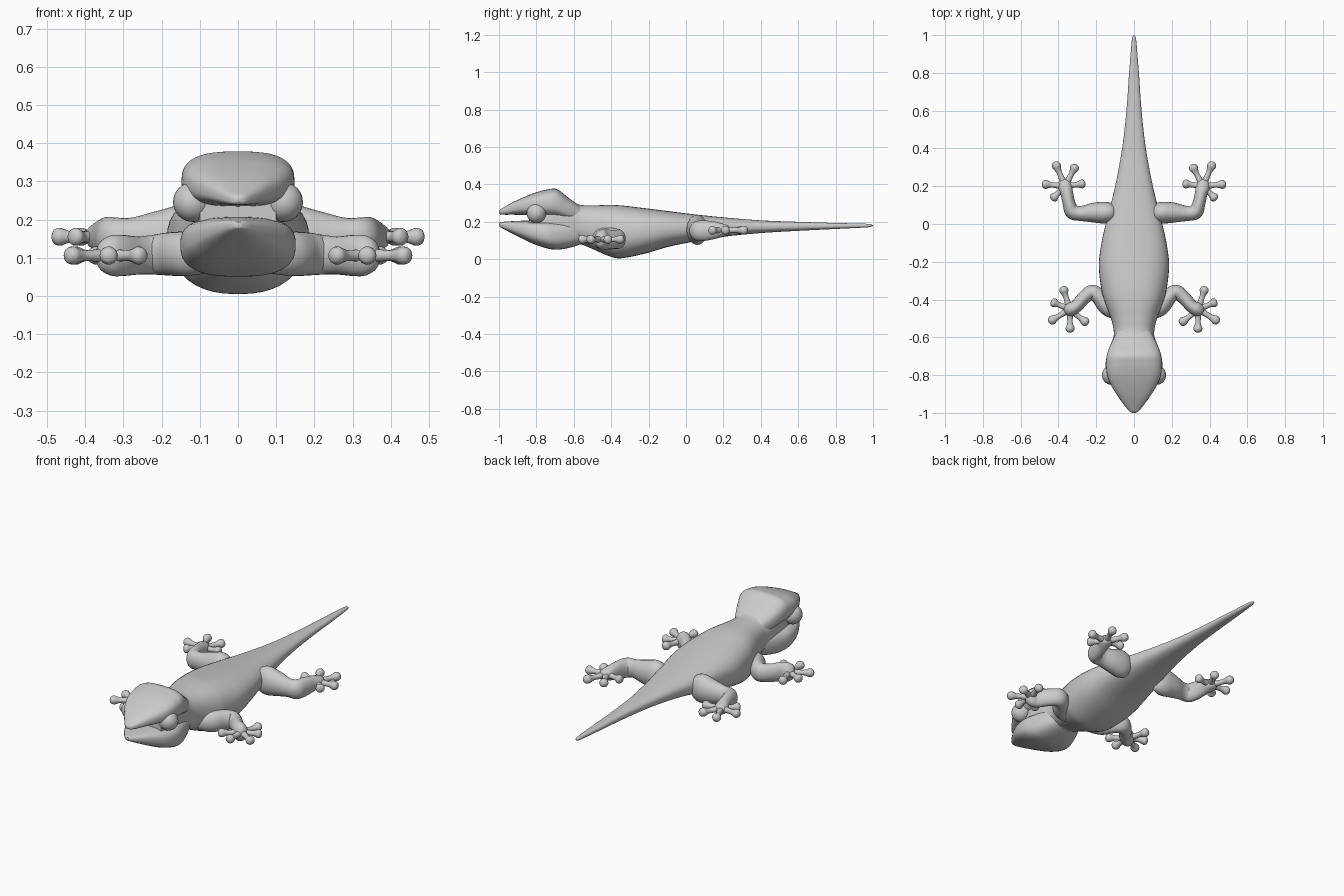
import bpy, bmesh, math
from mathutils import Vector

if "Cube" in bpy.data.objects:
    bpy.data.objects.remove(bpy.data.objects["Cube"], do_unlink=True)

skin = bpy.data.materials.new("grey_skin")
skin.use_nodes = True
grey = (0.6, 0.6, 0.6, 1)
skin.diffuse_color = grey
skin.node_tree.nodes["Principled BSDF"].inputs["Base Color"].default_value = grey


def spline(points, steps=6):
    """Smooth curve through tuples of any length."""
    pts = [Vector(p) for p in points]
    out = []
    for i in range(len(pts) - 1):
        a, b = pts[i], pts[i + 1]
        ta = (b - pts[max(i - 1, 0)]) / 2
        tb = (pts[min(i + 2, len(pts) - 1)] - a) / 2
        for s in range(steps):
            t = s / steps
            u = 1 - t
            out.append(a * (u * u * (1 + 2 * t)) + b * (t * t * (3 - 2 * t))
                       + ta * (t * u * u) - tb * (t * t * u))
    return out + [pts[-1]]


def loft(bm, sections, power=2.0, sides=24, steps=6):
    """Tube through sections (x, y, z, half width, half height)."""
    secs = spline(sections, steps)
    rings = []
    for i, s in enumerate(secs):
        d = secs[min(i + 1, len(secs) - 1)] - secs[max(i - 1, 0)]
        across = Vector((-d[1], d[0], 0)).normalized()
        ring = []
        for k in range(sides):
            a = math.tau * k / sides
            c, z = math.cos(a), math.sin(a)
            u = math.copysign(abs(c) ** (2 / power), c) * s[3]
            v = math.copysign(abs(z) ** (2 / power), z) * s[4]
            ring.append(bm.verts.new(Vector(s[:3]) + across * u + Vector((0, 0, v))))
        rings.append(ring)
    for r, q in zip(rings, rings[1:]):
        for k in range(sides):
            n = (k + 1) % sides
            bm.faces.new((r[k], r[n], q[n], q[k]))
    bm.faces.new(rings[0])
    bm.faces.new(rings[-1])


def finish(name, bm, mirrored=False):
    bmesh.ops.recalc_face_normals(bm, faces=bm.faces)
    mesh = bpy.data.meshes.new(name)
    bm.to_mesh(mesh)
    bm.free()
    mesh.materials.append(skin)
    obj = bpy.data.objects.new(name, mesh)
    bpy.context.collection.objects.link(obj)
    bpy.ops.object.select_all(action="DESELECT")
    obj.select_set(True)
    bpy.context.view_layer.objects.active = obj
    bpy.ops.object.shade_smooth_by_angle(angle=math.radians(50))
    if mirrored:
        obj.modifiers.new("Mirror", "MIRROR").use_mirror_merge = False


def trunk(name, profile, power):
    """Central part from (y, half width, bottom, top)."""
    bm = bmesh.new()
    loft(bm, [(0, y, (b + t) / 2, w, (t - b) / 2) for y, w, b, t in profile], power, 40)
    finish(name, bm)


# Body with neck and tail
trunk("body_and_tail", [
    (-.84, .10, .13, .28), (-.73, .115, .07, .33), (-.64, .112, .07, .32),
    (-.57, .107, .08, .292), (-.5, .122, .055, .288), (-.42, .152, .02, .29),
    (-.35, .172, .005, .288), (-.22, .186, .03, .273), (-.1, .172, .065, .258),
    (.02, .145, .09, .243), (.2, .1, .12, .224), (.4, .063, .14, .208),
    (.6, .04, .152, .2), (.8, .026, .162, .194), (.96, .013, .17, .19),
    (.99, .008, .174, .186), (1, .002, .178, .182)], 2.4)

# Skull with upper jaw, and lower jaw
trunk("upper_head", [
    (-.56, .085, .19, .28), (-.63, .12, .205, .33), (-.69, .143, .22, .375),
    (-.74, .148, .226, .373), (-.8, .142, .232, .358), (-.86, .118, .236, .335),
    (-.92, .08, .238, .308), (-.97, .043, .238, .28), (-.993, .022, .24, .266),
    (-1, .008, .246, .256)], 2.8)
trunk("lower_jaw", [
    (-.55, .085, .085, .2), (-.62, .117, .062, .204), (-.69, .141, .051, .207),
    (-.75, .151, .06, .208), (-.82, .137, .084, .207), (-.88, .106, .112, .206),
    (-.94, .066, .143, .203), (-.985, .03, .167, .199), (-1, .01, .178, .194)], 2.8)

# Eyes
bm = bmesh.new()
bmesh.ops.create_uvsphere(bm, u_segments=24, v_segments=16, radius=.052)
bmesh.ops.translate(bm, verts=bm.verts, vec=(.118, -.8, .246))
finish("eyes", bm, True)


def leg(name, path, palm, toe_ends):
    """Limb pair: path of sections, and toes with round pads."""
    bm = bmesh.new()
    loft(bm, path)
    finish(name + "_legs", bm, True)
    bm = bmesh.new()
    palm = Vector(palm)
    for x, y in toe_ends:
        end = Vector((x, y, palm.z))
        shape = ((0, .02), (.5, .014), (.68, .018), (.82, .024), (.94, .019), (.985, .01), (1, .002))
        loft(bm, [(*palm.lerp(end, t), r, r) for t, r in shape], 2, 14, 3)
    finish(name + "_toes", bm, True)


leg("front", [
    (.08, -.47, .11, .04, .05), (.14, -.44, .11, .046, .058), (.185, -.385, .11, .042, .056),
    (.222, -.362, .108, .04, .052), (.262, -.388, .106, .036, .05), (.305, -.435, .106, .034, .054),
    (.335, -.452, .106, .037, .052), (.36, -.462, .106, .026, .035), (.37, -.466, .106, .004, .006)],
    (.34, -.452, .106),
    [(.378, -.33), (.44, -.41), (.452, -.52), (.338, -.575), (.243, -.53)])

leg("hind", [
    (.095, .06, .157, .02, .03), (.108, .06, .157, .046, .065), (.15, .06, .157, .057, .08),
    (.21, .06, .155, .053, .068), (.28, .056, .153, .04, .052), (.325, .065, .152, .04, .054),
    (.343, .105, .153, .034, .054), (.355, .16, .155, .033, .045), (.365, .2, .155, .037, .034),
    (.37, .228, .155, .024, .024), (.372, .238, .155, .004, .005)],
    (.365, .2, .155),
    [(.42, .33), (.305, .315), (.257, .215), (.488, .212), (.437, .128)])
